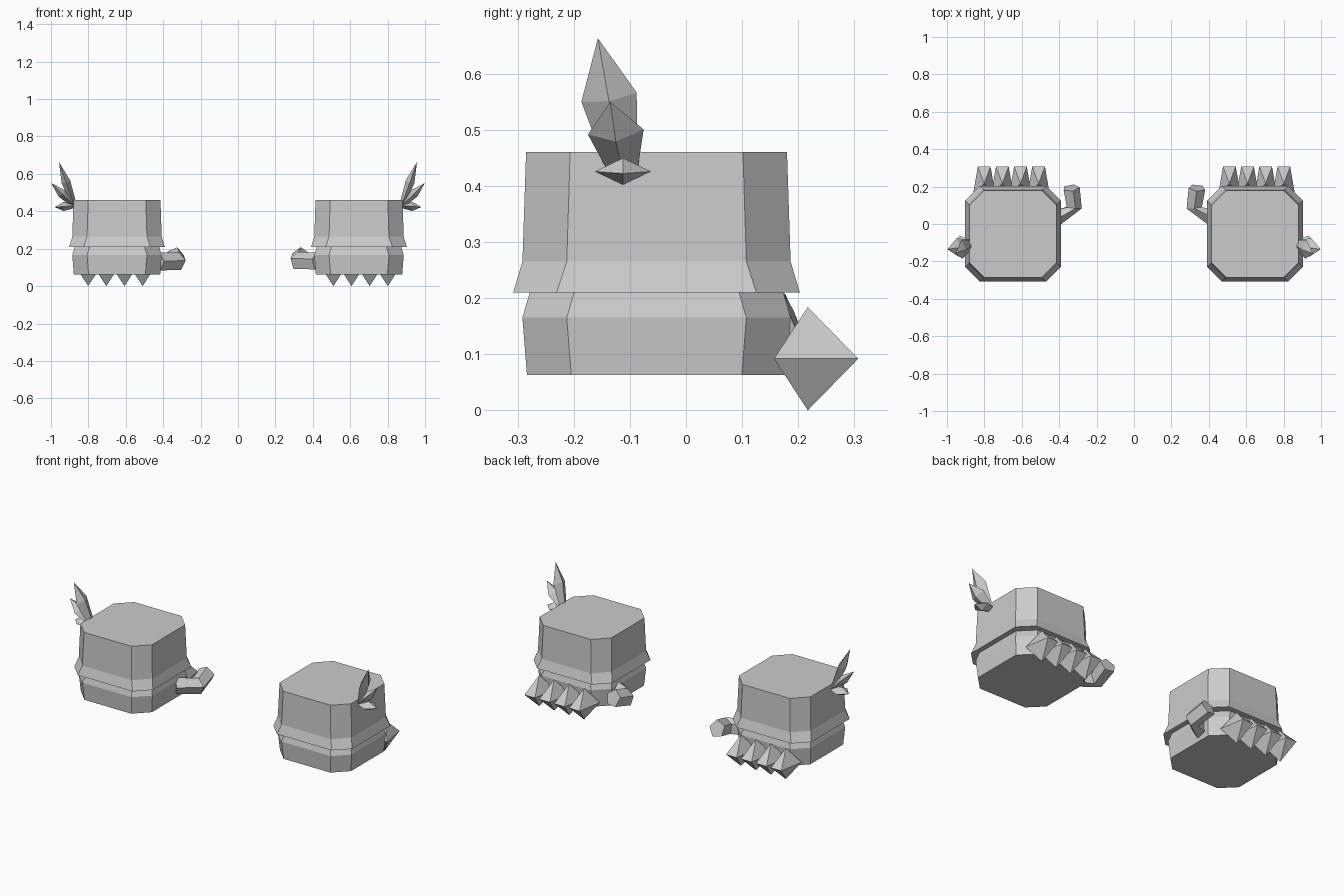
import bpy, bmesh, math
from mathutils import Vector

cube = bpy.data.objects.get("Cube")
if cube:
    bpy.data.objects.remove(cube, do_unlink=True)

grey = bpy.data.materials.new("plain grey")
grey.use_nodes = True
colour = (0.6, 0.6, 0.6, 1)
grey.diffuse_color = colour
grey.node_tree.nodes["Principled BSDF"].inputs["Base Color"].default_value = colour


def loft(name, rings, side):
    """Skin a list of equal-length rings; a ring of equal points becomes a tip."""
    bm = bmesh.new()
    loops = [[bm.verts.new((p[0] * side, p[1], p[2])) for p in ring] for ring in rings]
    n = len(loops[0])
    for a, b in zip(loops, loops[1:]):
        for i in range(n):
            j = (i + 1) % n
            bm.faces.new((a[i], a[j], b[j], b[i]))
    bm.faces.new(loops[0])
    bm.faces.new(loops[-1])
    bmesh.ops.remove_doubles(bm, verts=bm.verts, dist=1e-5)
    bmesh.ops.recalc_face_normals(bm, faces=bm.faces)
    mesh = bpy.data.meshes.new(name)
    bm.to_mesh(mesh)
    bm.free()
    mesh.materials.append(grey)
    obj = bpy.data.objects.new(name, mesh)
    bpy.context.collection.objects.link(obj)


def octagon(half, flat, z, cx=0.647, cy=-0.0525):
    pts = [(half, -flat), (half, flat), (flat, half), (-flat, half),
           (-half, flat), (-half, -flat), (-flat, -half), (flat, -half)]
    return [(cx + x, cy + y, z) for x, y in pts]


def tilted_ring(centre, normal, across, up, sides, phase=0):
    """Regular ring facing normal, with half sizes across and up."""
    normal = Vector(normal).normalized()
    u = normal.cross(Vector((0, 0, 1))).normalized()
    v = u.cross(normal)
    angles = [phase + math.tau * i / sides for i in range(sides)]
    return [Vector(centre) + u * across * math.cos(a) + v * up * math.sin(a) for a in angles]


def feather(name, tip, side):
    base, tip = Vector((0.875, -0.113, 0.43)), Vector(tip)
    d = (tip - base).normalized()
    u = Vector((0, 1, 0))
    u = (u - d * u.dot(d)).normalized()
    v = d.cross(u)

    def diamond(t, w):
        c = base.lerp(tip, t)
        return [c + u * 0.05 * w, c + v * 0.024 * w, c - u * 0.05 * w, c - v * 0.024 * w]
    loft(name, [diamond(0, 0.55), diamond(0.55, 1), diamond(1, 0)], side)


def spike(name, x, side):
    back, front, y, mid = 0.307, 0.157, 0.217, 0.092
    belt = [(x - 0.06, front, mid), (x + 0.06, front, mid),
            (x + 0.034, back, mid), (x - 0.034, back, mid)]
    loft(name, [[(x, y, 0)] * 4, belt, [(x, y, 2 * mid)] * 4], side)


for side, label in ((1, "left"), (-1, "right")):
    # Hand block and flared cuff above it
    loft(label + "_hand", [octagon(0.231, 0.152, 0.063), octagon(0.239, 0.16, 0.165),
                           octagon(0.226, 0.147, 0.21), octagon(0.2555, 0.178, 0.21),
                           octagon(0.239, 0.16, 0.265), octagon(0.2325, 0.154, 0.46)], side)

    # Bent five-sided thumb on the inner side
    phase = math.radians(90 if side > 0 else 175)
    loft(label + "_thumb", [
        tilted_ring((0.43, 0.03, 0.13), (-0.7, 0.7, 0), 0.05, 0.05, 5, phase),
        tilted_ring((0.322, 0.088, 0.132), (-0.1, 1, 0.1), 0.043, 0.05, 5, phase),
        tilted_ring((0.337, 0.193, 0.162), (0.1, 0.9, 0.35), 0.047, 0.05, 5, phase)], side)

    # Knuckle spikes along the back
    for i in range(4):
        spike(f"{label}_knuckle_spike_{i + 1}", 0.51 + 0.097 * i, side)

    # Fan of feathers on the outer side of the cuff
    tips = [(0.957, -0.157, 0.663), (0.998, -0.135, 0.55), (0.98, -0.112, 0.422)]
    for i, tip in enumerate(tips):
        feather(f"{label}_feather_{i + 1}", tip, side)
